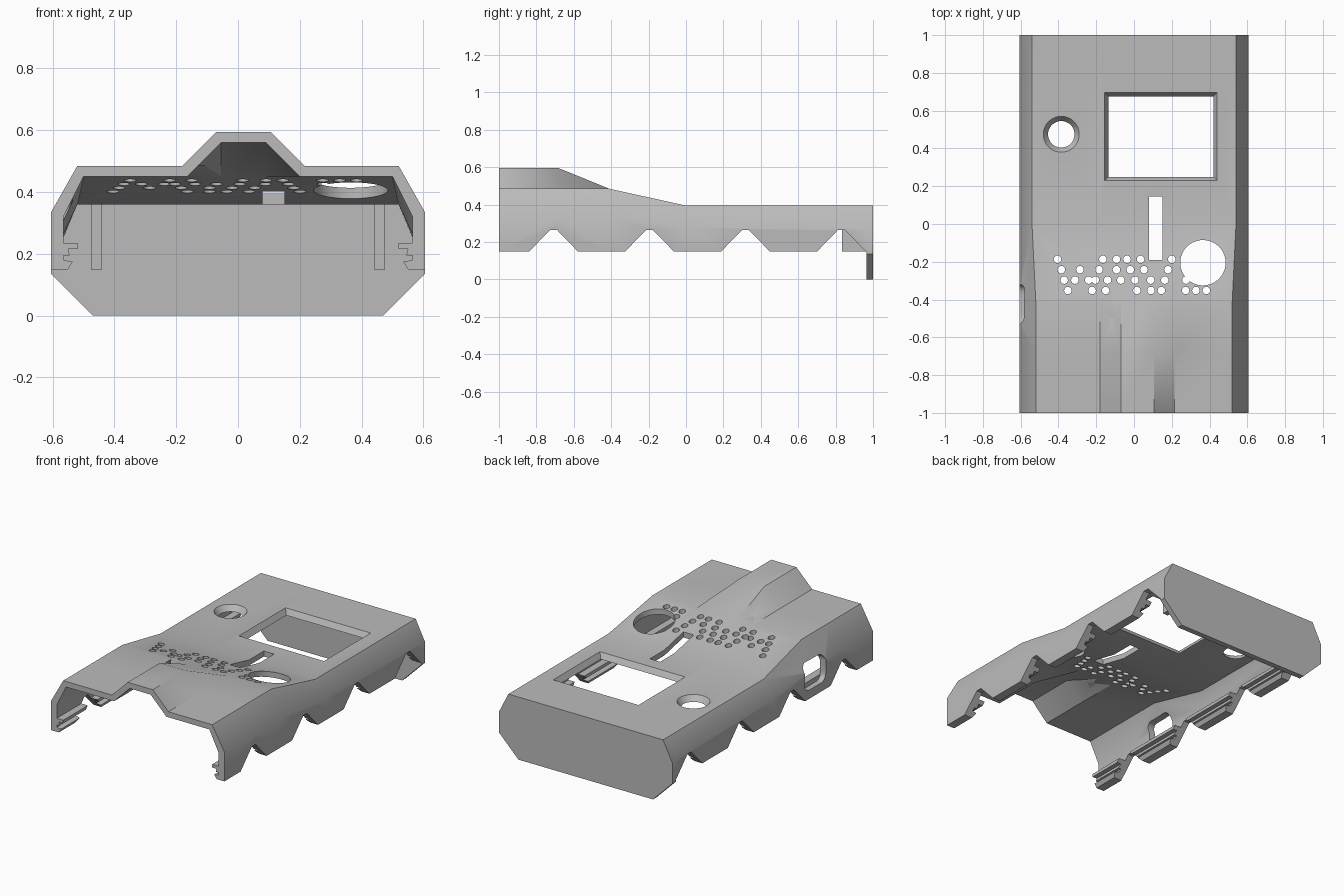
import bpy, bmesh, math

if "Cube" in bpy.data.objects:
    bpy.data.objects.remove(bpy.data.objects["Cube"])

grey = bpy.data.materials.new("Plain grey")
grey.use_nodes = True
COLOUR = (0.5, 0.5, 0.5, 1)
grey.diffuse_color = COLOUR
grey.node_tree.nodes["Principled BSDF"].inputs["Base Color"].default_value = COLOUR


def loft(bm, rings):
    """Closed solid through matching rings of points."""
    loops = [[bm.verts.new(p) for p in ring] for ring in rings]
    n = len(loops[0])
    for a, b in zip(loops, loops[1:]):
        for i in range(n):
            j = (i + 1) % n
            bm.faces.new((a[i], a[j], b[j], b[i]))
    bm.faces.new(loops[0][::-1])
    bm.faces.new(loops[-1])


def along_y(bm, outline, y0, y1):
    loft(bm, [[(x, y, z) for x, z in outline] for y in (y0, y1)])


def along_x(bm, outline, x0, x1):
    loft(bm, [[(x, y, z) for y, z in outline] for x in (x0, x1)])


def hole(bm, centre, size, levels, sides=32):
    """Vertical cutter; levels are (z, growth), four sides make a rectangle."""
    cx, cy = centre
    rings = []
    for z, grow in levels:
        rx, ry = size[0] + grow, size[1] + grow
        if sides == 4:
            corners = ((-1, -1), (1, -1), (1, 1), (-1, 1))
        else:
            corners = [(math.cos(math.tau * i / sides), math.sin(math.tau * i / sides))
                       for i in range(sides)]
        rings.append([(cx + rx * u, cy + ry * v, z) for u, v in corners])
    loft(bm, rings)


def finish(name, bm):
    bmesh.ops.recalc_face_normals(bm, faces=bm.faces)
    mesh = bpy.data.meshes.new(name)
    bm.to_mesh(mesh)
    bm.free()
    mesh.materials.append(grey)
    ob = bpy.data.objects.new(name, mesh)
    bpy.context.collection.objects.link(ob)
    return ob


def select(ob):
    bpy.ops.object.select_all(action='DESELECT')
    ob.select_set(True)
    bpy.context.view_layer.objects.active = ob


def cut(ob, cutter):
    mod = ob.modifiers.new("Cut", 'BOOLEAN')
    mod.operation, mod.object, mod.solver = 'DIFFERENCE', cutter, 'EXACT'
    mod.use_self = True
    select(ob)
    bpy.ops.object.modifier_apply(modifier=mod.name)


BOTTOM, WALL, PLATE_Y = 0.15, 0.035, 0.965


def section(y, top, shoulder, edge, bump):
    """Open-bottomed wall section: outer outline, then inner outline back."""
    outer = [(-0.605, BOTTOM), (-0.605, shoulder), (-edge, top),
             (-0.18, top), (-0.07, top + bump), (0.105, top + bump), (0.215, top),
             (edge, top), (0.605, shoulder), (0.605, BOTTOM)]
    low, s = top - WALL, shoulder - 0.015
    inner = [(-0.565, BOTTOM), (-0.565, s), (0.02 - edge, low),
             (-0.165, low), (-0.055, low + bump), (0.09, low + bump), (0.2, low),
             (edge - 0.02, low), (0.565, s), (0.565, BOTTOM)]
    return [(x, y, z) for x, z in outer + inner[::-1]]


# Shell: raised front with a central hump, sloping to a lower flat rear
bm = bmesh.new()
loft(bm, [section(-1, 0.485, 0.335, 0.52, 0.11),
          section(-0.68, 0.485, 0.335, 0.52, 0.11),
          section(-0.41, 0.485, 0.335, 0.52, 0),
          section(0, 0.395, 0.28, 0.54, 0),
          section(PLATE_Y, 0.395, 0.267, 0.54, 0)])
# Caps as simple quads around the wall
bmesh.ops.delete(bm, geom=[f for f in bm.faces if len(f.verts) > 4], context='FACES_ONLY')
bm.verts.ensure_lookup_table()
for start in (0, len(bm.verts) - 20):
    v = bm.verts[start:start + 20]
    for i in range(9):
        bm.faces.new((v[i], v[i + 1], v[18 - i], v[19 - i]))
shell = finish("shell", bm)

# Snap rails inside the lower side walls
bm = bmesh.new()
lip = [(0.57, 0.235), (0.52, 0.235), (0.52, 0.215), (0.55, 0.215),
       (0.545, 0.195), (0.57, 0.195)]
foot = [(0.57, 0.18), (0.535, 0.175), (0.55, BOTTOM), (0.57, BOTTOM)]
for side in (-1, 1):
    for outline in (lip, foot):
        along_y(bm, [(side * x, z) for x, z in outline], -1, PLATE_Y)
rails = finish("snap_rails", bm)

# Notches along the lower side edges
bm = bmesh.new()
for i in range(4):
    c = -0.708 + 0.513 * i
    along_x(bm, [(c - 0.178, 0.1), (c - 0.018, 0.265), (c + 0.018, 0.265),
                 (c + 0.178, 0.1)], -0.7, 0.7)
notches = finish("notch_cutter", bm)
cut(shell, notches)
cut(rails, notches)

# Openings in the top
bm = bmesh.new()
bevel = [(0.3, 0), (0.36, 0), (0.395, 0.02), (0.45, 0.02)]
hole(bm, (0.1425, 0.4625), (0.2775, 0.2125), bevel, sides=4)
hole(bm, (-0.385, 0.475), (0.07, 0.07), [(z, g * 1.25) for z, g in bevel], sides=48)
through = [(0.3, 0), (0.7, 0)]
hole(bm, (0.115, -0.0225), (0.036, 0.1675), through, sides=4)
hole(bm, (0.365, -0.205), (0.12, 0.12), through, sides=64)
# Rounded opening in the right wall
rounded = []
for k, (cy, cz) in enumerate([(-0.365, 0.33), (-0.485, 0.33), (-0.485, 0.25), (-0.365, 0.25)]):
    for j in range(6):
        a = math.pi / 2 * (k + j / 5)
        rounded.append((cy + 0.045 * math.cos(a), cz + 0.045 * math.sin(a)))
along_x(bm, rounded, -0.7, -0.45)
openings = finish("opening_cutter", bm)
cut(shell, openings)

# Scattered vent holes on the slope
bm = bmesh.new()
vents = {-0.187: (-0.405, -0.165, -0.093, -0.037, 0.035, 0.2),
         -0.242: (-0.385, -0.286, -0.185, -0.093, -0.02, 0.053, 0.18),
         -0.297: (-0.37, -0.313, -0.24, -0.205, -0.14, -0.07, 0.005, 0.088, 0.163, 0.275),
         -0.352: (-0.35, -0.222, -0.15, 0.015, 0.09, 0.145, 0.273, 0.328, 0.383)}
for y, row in vents.items():
    for x in row:
        hole(bm, (x, y), (0.02, 0.02), through, sides=16)
vent_cutter = finish("vent_cutter", bm)
cut(shell, vent_cutter)

for cutter in (notches, openings, vent_cutter):
    bpy.data.objects.remove(cutter)

# Rear plate reaching to the ground
bm = bmesh.new()
half = [(0.47, 0), (0.605, 0.135), (0.605, 0.267), (0.54, 0.395)]
along_y(bm, half + [(-x, z) for x, z in half[::-1]], PLATE_Y, 1)
plate = finish("rear_plate", bm)

# Ribs bracing the rear plate
bm = bmesh.new()
for side in (-1, 1):
    x0, x1 = side * 0.44, side * 0.476
    along_y(bm, [(x0, BOTTOM), (x1, BOTTOM), (x1, 0.365), (x0, 0.365)], 0.835, PLATE_Y)
ribs = finish("rear_ribs", bm)

for ob in (shell, rails, plate, ribs):
    select(ob)
    bpy.ops.object.shade_smooth_by_angle(angle=math.radians(30))
